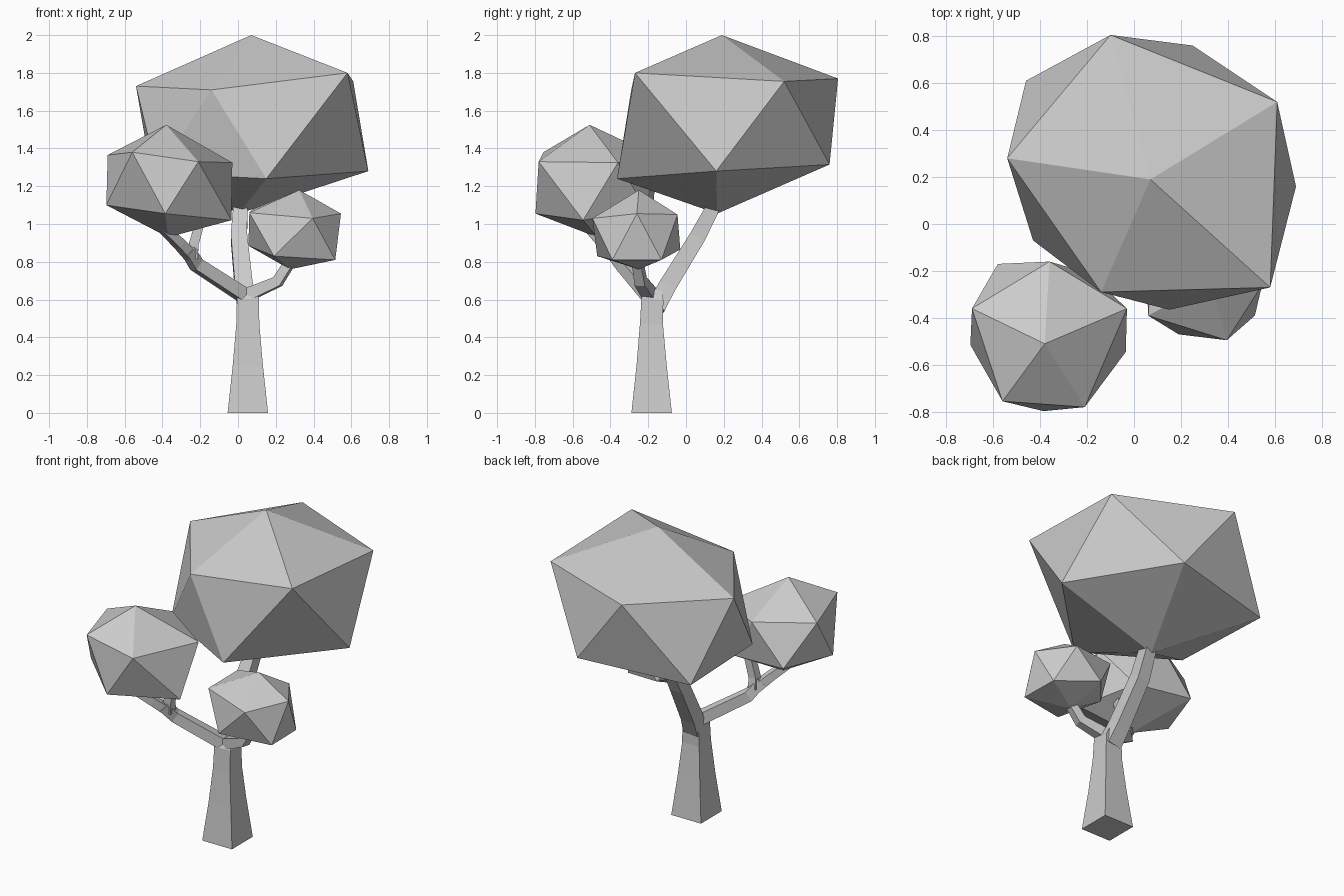
import bpy, bmesh
from mathutils import Vector

if "Cube" in bpy.data.objects:
    bpy.data.objects.remove(bpy.data.objects["Cube"])


def finish(bm, name):
    bmesh.ops.recalc_face_normals(bm, faces=bm.faces)
    mesh = bpy.data.meshes.new(name)
    bm.to_mesh(mesh)
    bm.free()
    obj = bpy.data.objects.new(name, mesh)
    bpy.context.collection.objects.link(obj)
    return obj


def crown(name, top, upper, lower, bottom):
    """Irregular 20-sided foliage ball: two five-point rings and two poles."""
    bm = bmesh.new()
    t, b = bm.verts.new(top), bm.verts.new(bottom)
    u = [bm.verts.new(p) for p in upper]
    l = [bm.verts.new(p) for p in lower]
    for i in range(5):
        j = (i + 1) % 5
        bm.faces.new((t, u[j], u[i]))
        bm.faces.new((u[i], u[j], l[i]))
        bm.faces.new((u[j], l[j], l[i]))
        bm.faces.new((b, l[i], l[j]))
    return finish(bm, name)


def limb(name, path, side):
    """Square tube along (x, y, z, half_width) points; side is a width axis."""
    bm = bmesh.new()
    pts = [Vector(p[:3]) for p in path]
    rings = []
    for i, p in enumerate(pts):
        t = (pts[min(i + 1, len(pts) - 1)] - pts[max(i - 1, 0)]).normalized()
        if p.z == 0:
            t = Vector((0, 0, 1))
        s = Vector(side)
        s = (s - t * s.dot(t)).normalized()
        n = t.cross(s)
        r = path[i][3]
        rings.append([bm.verts.new(p + s * r * a + n * r * c)
                      for a, c in ((-1, -1), (1, -1), (1, 1), (-1, 1))])
    for a, b in zip(rings, rings[1:]):
        for k in range(4):
            m = (k + 1) % 4
            bm.faces.new((a[k], a[m], b[m], b[k]))
    bm.faces.new(rings[0][::-1])
    bm.faces.new(rings[-1])
    return finish(bm, name)


# Flared trunk
limb("trunk", [(.052, -.182, 0, .107), (.052, -.182, .25, .08),
               (.052, -.183, .47, .061), (.052, -.178, .60, .058),
               (.045, -.165, .65, .04)], (1, 0, 0))

# Branches
limb("main_branch", [(.05, -.16, .56, .05), (.03, -.10, .67, .047),
                     (.005, .06, .93, .043), (.015, .16, 1.12, .036)], (1, 0, 0))
limb("left_branch", [(.05, -.18, .61, .036), (-.22, -.33, .785, .033),
                     (-.265, -.39, .86, .03)], (.5, -.87, 0))
limb("left_outer_twig", [(-.25, -.37, .83, .028), (-.31, -.43, .895, .026),
                         (-.40, -.51, .98, .022)], (.6, -.8, 0))
limb("left_inner_twig", [(-.24, -.36, .82, .028), (-.235, -.37, .89, .026),
                         (-.19, -.37, 1.05, .024)], (0, 1, 0))
limb("right_branch", [(.05, -.19, .625, .034), (.21, -.24, .695, .028),
                      (.29, -.26, .82, .024)], (.3, .95, 0))

# Foliage balls
crown("large_crown", (.07, .19, 2.0),
      [(.61, .52, 1.755), (.58, -.27, 1.80), (-.14, -.29, 1.71),
       (-.54, .28, 1.73), (-.10, .805, 1.77)],
      [(.69, .16, 1.28), (.15, -.365, 1.24), (-.43, -.07, 1.27),
       (-.46, .61, 1.27), (.25, .76, 1.315)], (.005, .165, 1.055))
crown("left_crown", (-.38, -.51, 1.525),
      [(-.03, -.36, 1.325), (-.21, -.78, 1.33), (-.56, -.755, 1.38),
       (-.69, -.36, 1.365), (-.36, -.16, 1.36)],
      [(-.035, -.545, 1.02), (-.385, -.797, 1.055), (-.697, -.515, 1.10),
       (-.58, -.17, 1.11), (-.19, -.21, 1.08)], (-.37, -.47, .93))
crown("right_crown", (.325, -.25, 1.18),
      [(.545, -.26, 1.055), (.395, -.495, 1.03), (.06, -.39, 1.06),
       (.08, -.12, 1.08), (.40, -.045, 1.05)],
      [(.515, -.39, .81), (.19, -.47, .83), (.055, -.24, .885),
       (.23, -.03, .865), (.51, -.13, .81)], (.275, -.25, .76))
